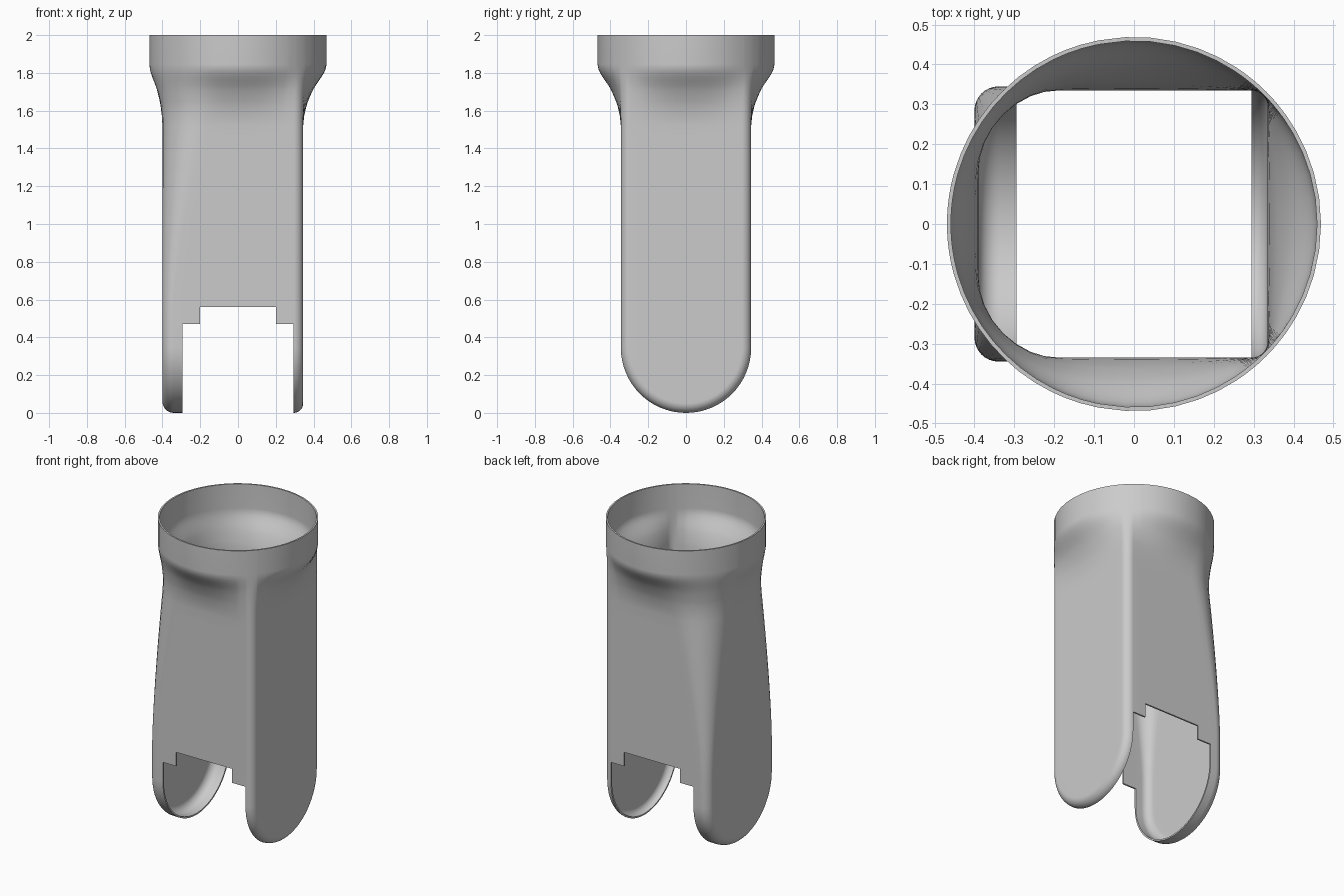
import bpy, bmesh, math
from mathutils import Vector

if "Cube" in bpy.data.objects:
    bpy.data.objects.remove(bpy.data.objects["Cube"], do_unlink=True)

RIGHT, LEFT, DEPTH, LIP = 0.345, -0.4, 0.345, 0.295
COLLAR, HUB_Z = 0.469, 0.345
R_SMALL, R_BIG = 0.05, 0.06
WALL_X = [0.24, 0.2, 0.13, 0.065, 0, -0.065, -0.13, -0.2, -0.25, -0.295]
# Height and amount of blend from rounded square to round collar
FLARE = [(1.52, 0), (1.57, .04), (1.62, .13), (1.65, .21), (1.68, .31), (1.71, .42), (1.735, .54),
         (1.76, .68), (1.78, .79), (1.8, .89), (1.82, .96), (1.845, 1), (2.0, 1)]


def corner(cx, cy, r, a0, a1, n=8):
    angles = [math.radians(a0 + (a1 - a0) * i / n) for i in range(n + 1)]
    return [(cx + r * math.cos(a), cy + r * math.sin(a)) for a in angles]


def half_ring(z, blend=0):
    """Back half of the cross-section, from the left side round to the right."""
    grow = min(max((z - 0.56) / 1.04, 0), 1)
    r = R_BIG + 0.17 * grow ** 1.4
    pts = [(RIGHT, (DEPTH - R_SMALL) * i / 6) for i in range(6)]
    pts += corner(RIGHT - R_SMALL, DEPTH - R_SMALL, R_SMALL, 0, 90)
    stretch = (LIP - (LEFT + r)) / (LIP - (LEFT + R_BIG))
    pts += [(LIP - (LIP - x) * stretch, DEPTH) for x in WALL_X]
    pts += corner(LEFT + r, DEPTH - r, r, 90, 180)
    pts += [(LEFT, (DEPTH - r) * i / 6) for i in range(5, -1, -1)]
    out = []
    for x, y in pts:
        p = Vector((x, y))
        p = p.lerp(p.normalized() * COLLAR, blend)
        out.append(Vector((p.x, p.y, z)))
    return out


def in_notch(c):
    return (c.z < 0.47 and abs(c.x) < LIP) or (c.z < 0.56 and abs(c.x) < 0.2)


def add_grid(bm, rows, skip=lambda c: False):
    grid = [[bm.verts.new(p) for p in row] for row in rows]
    for a, b in zip(grid, grid[1:]):
        for i in range(len(a) - 1):
            quad = (a[i], a[i + 1], b[i + 1], b[i])
            if not skip(sum((v.co for v in quad), Vector()) / 4):
                bm.faces.new(quad)


bm = bmesh.new()

# Tube body with stepped notches, flare and collar
levels = [(HUB_Z, 0), (0.47, 0), (0.56, 0)]
levels += [(0.56 + 0.96 * i / 12, 0) for i in range(1, 12)] + FLARE
rows = [half_ring(z, s) for z, s in levels]
add_grid(bm, rows, in_notch)
add_grid(bm, [[Vector((p.x, -p.y, p.z)) for p in row] for row in rows], in_notch)

# Rounded lower ends of the two side tongues, spun from the same section
base = half_ring(HUB_Z)
for side in (1, -1):
    profile = [p for p in base if p.x * side > LIP - 0.001]
    spun = []
    for k in range(33):
        a = math.pi * k / 32
        spun.append([Vector((p.x, p.y * math.cos(a), HUB_Z - p.y * math.sin(a))) for p in profile])
    add_grid(bm, spun)

bmesh.ops.remove_doubles(bm, verts=bm.verts, dist=0.0002)
loose = [v for v in bm.verts if not v.link_faces]
bmesh.ops.delete(bm, geom=loose, context='VERTS')
bmesh.ops.recalc_face_normals(bm, faces=bm.faces)
outer = max(bm.faces, key=lambda f: f.calc_center_median().x)
if outer.normal.x < 0:
    bmesh.ops.reverse_faces(bm, faces=bm.faces)

mesh = bpy.data.meshes.new("adapter_shell")
bm.to_mesh(mesh)
bm.free()
shell = bpy.data.objects.new("adapter_shell", mesh)
bpy.context.collection.objects.link(shell)

# Plain grey plastic
grey = bpy.data.materials.new("plain_grey")
grey.use_nodes = True
colour = (0.6, 0.6, 0.6, 1)
grey.diffuse_color = colour
grey.node_tree.nodes["Principled BSDF"].inputs["Base Color"].default_value = colour
mesh.materials.append(grey)

# Thin wall, then smooth shading with sharp rims
bpy.ops.object.select_all(action='DESELECT')
shell.select_set(True)
bpy.context.view_layer.objects.active = shell
wall = shell.modifiers.new("wall", 'SOLIDIFY')
wall.thickness = 0.01
wall.offset = -1
bpy.ops.object.modifier_apply(modifier="wall")
bpy.ops.object.shade_smooth_by_angle(angle=math.radians(35))
weighted = shell.modifiers.new("even_normals", 'WEIGHTED_NORMAL')
weighted.keep_sharp = True
